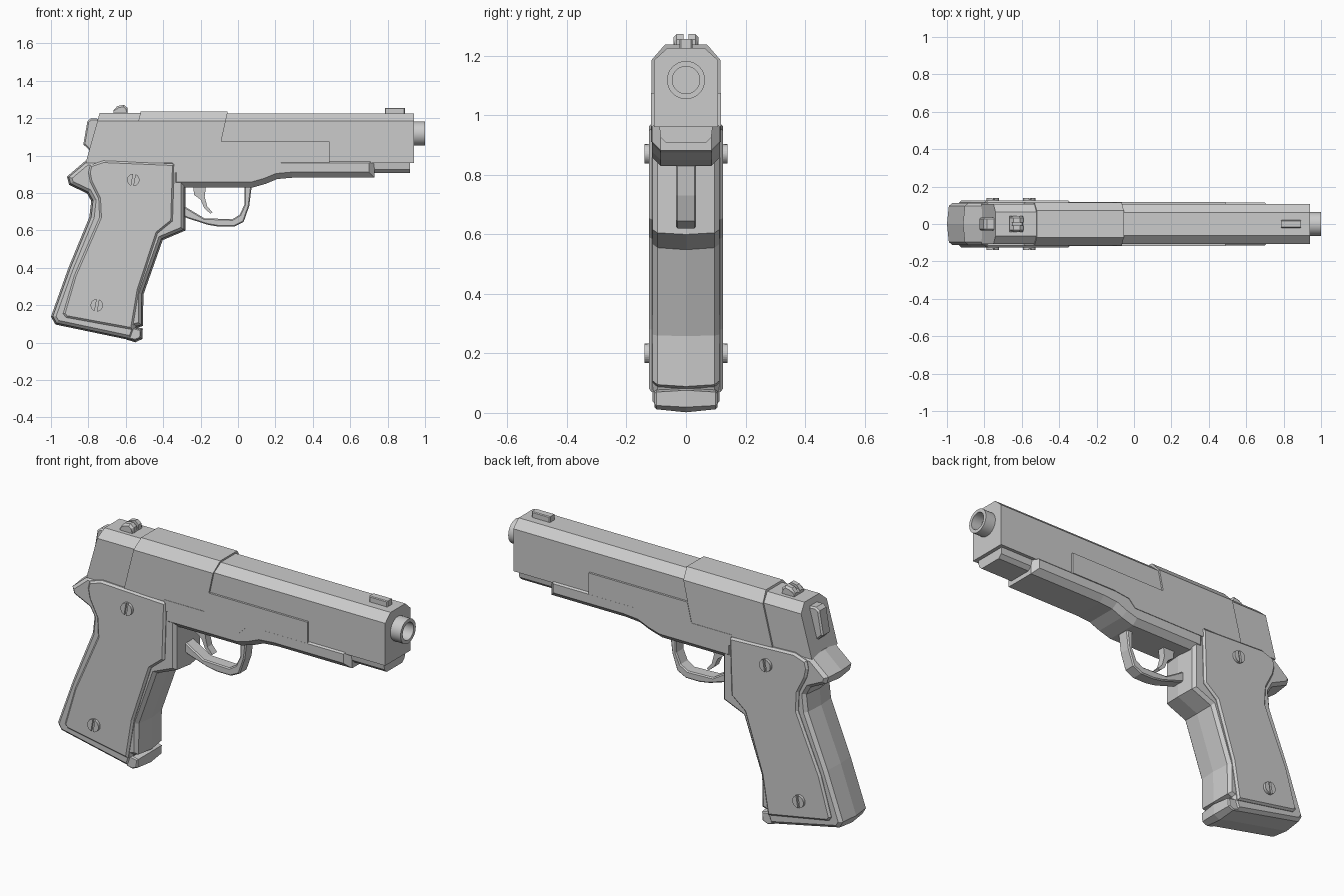
import bpy, bmesh
from math import pi, sin, cos, asin
from mathutils import Matrix

if "Cube" in bpy.data.objects:
    bpy.data.objects.remove(bpy.data.objects["Cube"])


def finish(name, bm, mirror=False, smooth=False):
    bmesh.ops.recalc_face_normals(bm, faces=bm.faces)
    me = bpy.data.meshes.new(name)
    bm.to_mesh(me)
    bm.free()
    ob = bpy.data.objects.new(name, me)
    bpy.context.collection.objects.link(ob)
    if mirror:
        mod = ob.modifiers.new("Mirror", 'MIRROR')
        mod.use_axis = (False, True, False)
        mod.use_mirror_merge = False
    if smooth:
        bpy.ops.object.select_all(action='DESELECT')
        ob.select_set(True)
        bpy.context.view_layer.objects.active = ob
        bpy.ops.object.shade_smooth_by_angle(angle=0.6)
    return ob


def prism(name, pts, y0, y1, bevel=0, ridge=0, mirror=False):
    """Side profile (x, z) extruded from y0 to y1, rims chamfered, optional raised centre line."""
    bm = bmesh.new()
    rings = [[bm.verts.new((x, y, z)) for x, z in pts] for y in (y0, y1)]
    n = len(pts)
    caps = [bm.faces.new(r) for r in rings]
    for i in range(n):
        j = (i + 1) % n
        bm.faces.new((rings[0][i], rings[0][j], rings[1][j], rings[1][i]))
    bmesh.ops.recalc_face_normals(bm, faces=bm.faces)
    if bevel:
        rims = caps[:1] if mirror else caps     # mirrored parts: outer rim only
        edges = [e for f in rims for e in f.edges]
        bmesh.ops.bevel(bm, geom=edges, offset=bevel, segments=1, affect='EDGES', profile=0.5)
    if ridge:
        bmesh.ops.bisect_plane(bm, geom=bm.verts[:] + bm.edges[:] + bm.faces[:],
                               plane_co=(0, 0, 0), plane_no=(0, 1, 0))
        bm.normal_update()
        for v in [v for v in bm.verts if abs(v.co.y) < 1e-5]:
            v.co += v.normal * ridge
    return finish(name, bm, mirror)


def block(name, section, rear, front):
    """Half section (y, z) mirrored and run along x between two slanted ends x(z)."""
    loop = section + [(-y, z) for y, z in reversed(section)]
    bm = bmesh.new()
    a, b = [[bm.verts.new((end(z), y, z)) for y, z in loop] for end in (rear, front)]
    n = len(loop)
    bm.faces.new(a)
    bm.faces.new(b)
    for i in range(n):
        j = (i + 1) % n
        bm.faces.new((a[i], a[j], b[j], b[i]))
    return finish(name, bm)


def slant(x0, z0, x1, z1):
    return lambda z: x0 + (x1 - x0) * (z - z0) / (z1 - z0)


def slide_section(w, top):
    return [(w, 0.96), (w, 1.185), (w - 0.045, top)]


# Slide: rear, raised middle, and front
seam = slant(-0.59, 0.96, -0.52, 1.235)
step = slant(-0.115, 0.96, -0.055, 1.235)
block("slide_rear", slide_section(0.108, 1.227), slant(-0.815, 0.96, -0.74, 1.227), seam)
block("slide_middle", slide_section(0.116, 1.237), seam, step)
block("slide_front", slide_section(0.107, 1.226), step, lambda z: 0.94)

# Raised side rail under the slide
prism("side_rail", [(-0.35, 0.91), (0.09, 0.91), (0.13, 0.95), (0.23, 0.962), (0.49, 0.962),
                    (0.49, 1.075), (-0.09, 1.075), (-0.115, 0.97), (-0.35, 0.97)], -0.118, 0.118)

# Frame with chamfered underside, and the nose block ahead of it
prism("frame", [(-0.36, 0.83), (0.08, 0.83), (0.15, 0.85), (0.21, 0.875), (0.29, 0.882),
                (0.73, 0.882), (0.73, 0.99), (-0.36, 0.99)], -0.115, 0.115, bevel=0.03)
block("frame_nose", [(0.065, 0.906), (0.085, 0.925), (0.09, 0.965)],
      lambda z: 0.70, lambda z: 0.92)

# Grip body with tang, and the toe at its foot
prism("grip_body", [(-0.81, 0.965), (-0.905, 0.885), (-0.895, 0.85), (-0.80, 0.805), (-0.775, 0.76),
                    (-0.785, 0.67), (-0.90, 0.39), (-0.99, 0.14), (-0.97, 0.105), (-0.57, 0.02),
                    (-0.545, 0.088), (-0.517, 0.095), (-0.515, 0.26), (-0.41, 0.555),
                    (-0.29, 0.605), (-0.29, 0.90), (-0.35, 0.965)],
      -0.112, 0.112, bevel=0.016, ridge=0.01)
prism("grip_toe", [(-0.585, 0.021), (-0.55, 0.012), (-0.52, 0.025), (-0.517, 0.07), (-0.57, 0.082)],
      -0.105, 0.105, bevel=0.006, ridge=0.01)

# Grip side panels
prism("grip_panel", [(-0.79, 0.95), (-0.72, 0.973), (-0.34, 0.957), (-0.35, 0.65), (-0.43, 0.585),
                     (-0.53, 0.28), (-0.565, 0.07), (-0.92, 0.135), (-0.935, 0.155), (-0.875, 0.36),
                     (-0.74, 0.67), (-0.745, 0.77), (-0.79, 0.86), (-0.80, 0.91)],
      -0.125, -0.09, bevel=0.01, mirror=True)

# Slotted screws: a seat disc and two half heads
for i, (cx, cz) in enumerate([(-0.56, 0.87), (-0.755, 0.20)]):
    r, gap = 0.033, 0.006
    disc = [(cx + r * cos(k * pi / 12), cz + r * sin(k * pi / 12)) for k in range(24)]
    prism(f"screw_seat_{i}", disc, -0.13, -0.11, mirror=True)
    a0 = asin(gap / r)
    for s in range(2):
        ang = [1.4 + s * pi + a0 + (pi - 2 * a0) * k / 12 for k in range(13)]
        prism(f"screw_head_{i}_{s}", [(cx + r * cos(a), cz + r * sin(a)) for a in ang],
              -0.14, -0.125, mirror=True)

# Hammer
prism("hammer", [(-0.73, 1.195), (-0.785, 1.2), (-0.805, 1.185), (-0.827, 1.06),
                 (-0.795, 1.03), (-0.74, 1.03)], -0.035, 0.035, bevel=0.008)

# Sights
prism("rear_sight_base", [(-0.665, 1.22), (-0.665, 1.238), (-0.65, 1.25), (-0.60, 1.25),
                          (-0.59, 1.22)], -0.042, 0.042)
prism("rear_sight_ear", [(-0.665, 1.21), (-0.665, 1.243), (-0.645, 1.265), (-0.61, 1.272),
                         (-0.59, 1.255), (-0.59, 1.21)], -0.042, -0.008, bevel=0.01, mirror=True)
prism("front_sight", [(0.785, 1.21), (0.785, 1.256), (0.892, 1.256), (0.892, 1.21)],
      -0.021, 0.021, bevel=0.004)

# Trigger guard and trigger
prism("trigger_guard", [(-0.30, 0.68), (-0.27, 0.665), (-0.16, 0.63), (-0.10, 0.62), (-0.02, 0.62),
                        (0.03, 0.645), (0.06, 0.73), (0.075, 0.85), (0.035, 0.85), (0.035, 0.74),
                        (0.01, 0.685), (-0.03, 0.66), (-0.18, 0.665), (-0.28, 0.725),
                        (-0.30, 0.73)], -0.034, 0.034, bevel=0.006)
prism("trigger", [(-0.24, 0.85), (-0.17, 0.85), (-0.178, 0.78), (-0.165, 0.73), (-0.137, 0.697),
                  (-0.147, 0.69), (-0.18, 0.718), (-0.20, 0.765), (-0.235, 0.79)], -0.02, 0.02)

# Barrel muzzle with a bore
bm = bmesh.new()
bmesh.ops.create_cone(bm, cap_ends=True, segments=32, radius1=0.064, radius2=0.064, depth=0.1,
                      matrix=Matrix.Translation((0.95, 0, 1.118)) @ Matrix.Rotation(pi / 2, 4, 'Y'))
bm.normal_update()
mouth = max(bm.faces, key=lambda f: f.calc_center_median().x)
bmesh.ops.inset_region(bm, faces=[mouth], thickness=0.018)
bottom = bmesh.ops.extrude_discrete_faces(bm, faces=[mouth])["faces"]
bmesh.ops.translate(bm, verts=bottom[0].verts[:], vec=(-0.09, 0, 0))
finish("muzzle", bm, smooth=True)
